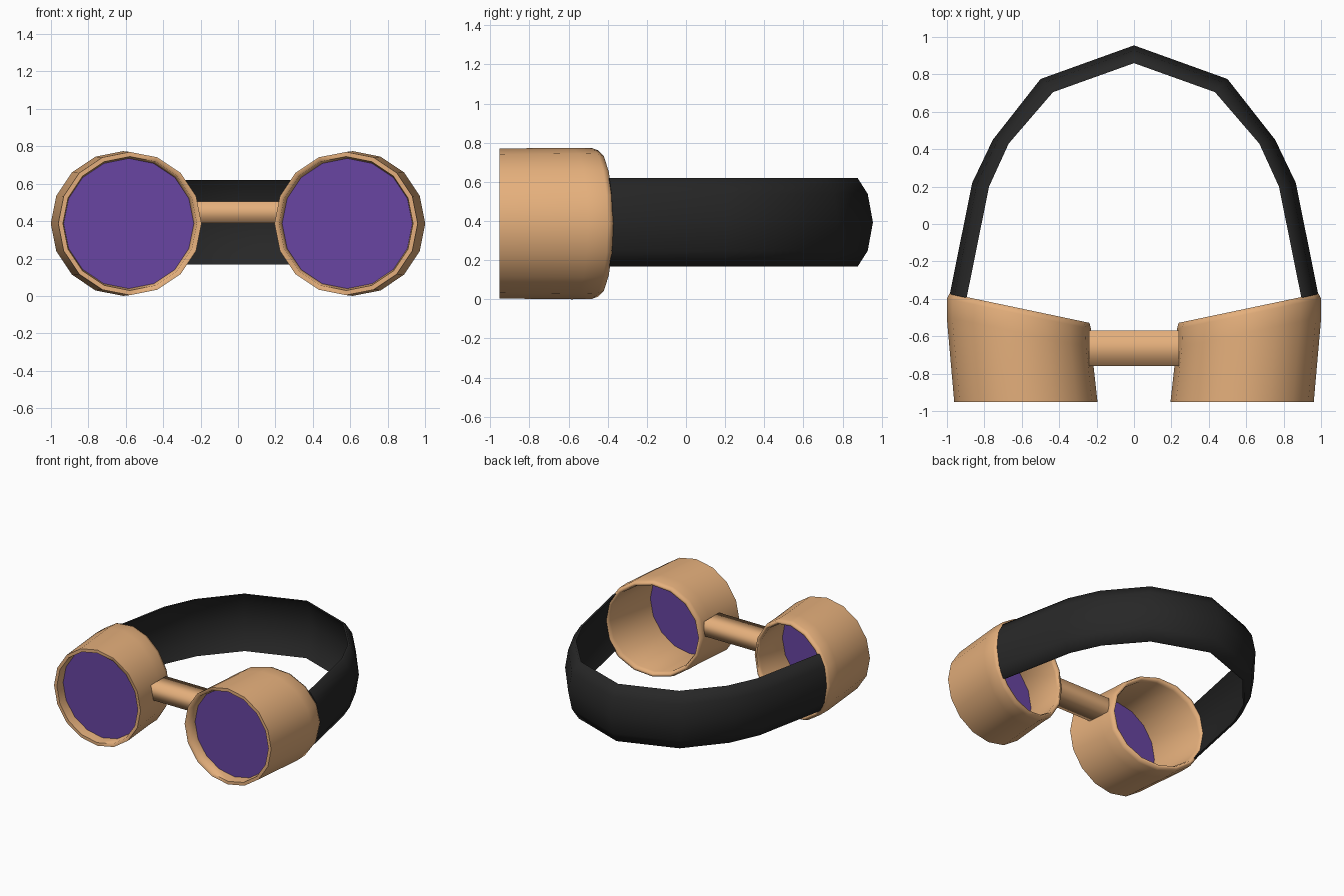
import bpy, bmesh, math

if "Cube" in bpy.data.objects:
    bpy.data.objects.remove(bpy.data.objects["Cube"])

def material(name, color):
    m = bpy.data.materials.new(name)
    m.diffuse_color = (*color, 1)
    m.use_nodes = True
    m.node_tree.nodes["Principled BSDF"].inputs["Base Color"].default_value = m.diffuse_color
    return m

TAN = material("tan_leather", (0.78, 0.43, 0.20))
BLACK = material("black_strap", (0.02, 0.02, 0.02))
PURPLE = material("purple_glass", (0.14, 0.06, 0.36))
CZ = 0.387

def loft(name, rings, mat, closed=False, caps=False, angle=40):
    """Skin a list of point rings; closed joins last ring to first."""
    bm = bmesh.new()
    vs = [[bm.verts.new(p) for p in r] for r in rings]
    n = len(rings[0])
    pairs = list(zip(vs, vs[1:])) + ([(vs[-1], vs[0])] if closed else [])
    for a, b in pairs:
        for i in range(n):
            j = (i + 1) % n
            bm.faces.new((a[i], a[j], b[j], b[i]))
    if caps:
        bm.faces.new(vs[0])
        if len(vs) > 1:
            bm.faces.new(vs[-1])
    bmesh.ops.recalc_face_normals(bm, faces=bm.faces)
    me = bpy.data.meshes.new(name)
    bm.to_mesh(me)
    bm.free()
    me.materials.append(mat)
    ob = bpy.data.objects.new(name, me)
    bpy.context.collection.objects.link(ob)
    bpy.ops.object.select_all(action='DESELECT')
    ob.select_set(True)
    bpy.context.view_layer.objects.active = ob
    bpy.ops.object.shade_smooth_by_angle(angle=math.radians(angle))
    return ob

def circle(side, cx, y, r, slope=0.0, n=16):
    pts = []
    for i in range(n):
        a = 2 * math.pi * i / n
        dx = r * math.cos(a)
        pts.append((side * (cx + dx), y + slope * dx, CZ + r * math.sin(a)))
    return pts

# Eye cups (hollow, slanted at the back) and recessed lenses
profile = [  # centre x, y, radius, slant
    (0.578, -0.953, 0.383, 0), (0.614, -0.58, 0.387, 0.21),
    (0.615, -0.48, 0.385, 0.21), (0.612, -0.45, 0.374, 0.21),
    (0.612, -0.45, 0.356, 0.21), (0.612, -0.48, 0.345, 0.21),
    (0.584, -0.88, 0.348, 0), (0.578, -0.953, 0.358, 0)]
for side, label in ((-1, "left"), (1, "right")):
    loft(label + "_eye_cup", [circle(side, c, y, r, s) for c, y, r, s in profile],
         TAN, closed=True, angle=80)
    loft(label + "_lens", [circle(side, 0.584, -0.88, 0.35)], PURPLE, caps=True)

# Nose bridge: soft-shaded bar between the cups
def bridge_ring(x):
    return [(x, y, z) for y, z in ((-0.76, 0.39), (-0.57, 0.39), (-0.57, 0.505), (-0.76, 0.505))]
loft("nose_bridge", [bridge_ring(x) for x in (-0.24, 0, 0.24)], TAN, angle=120)

# Head strap: curved sheet swept from cup to cup
outer = [(0.985, -0.375), (0.865, 0.22), (0.755, 0.45), (0.50, 0.775), (0, 0.955)]
inner = [(0.895, -0.395), (0.775, 0.20), (0.67, 0.43), (0.433, 0.705), (0, 0.86)]
half = list(zip(outer, inner))
path = half + [((-o[0], o[1]), (-i[0], i[1])) for o, i in reversed(half[:-1])]
section = [(-0.226, 0.82), (-0.145, 0.28), (0, 0), (0.145, 0.28), (0.226, 0.82)]
section += [(z, t + 0.18) for z, t in reversed(section)]
loft("head_strap", [[(o[0] + (i[0] - o[0]) * t, o[1] + (i[1] - o[1]) * t, 0.393 + z)
                     for z, t in section] for o, i in path], BLACK, caps=True, angle=80)
